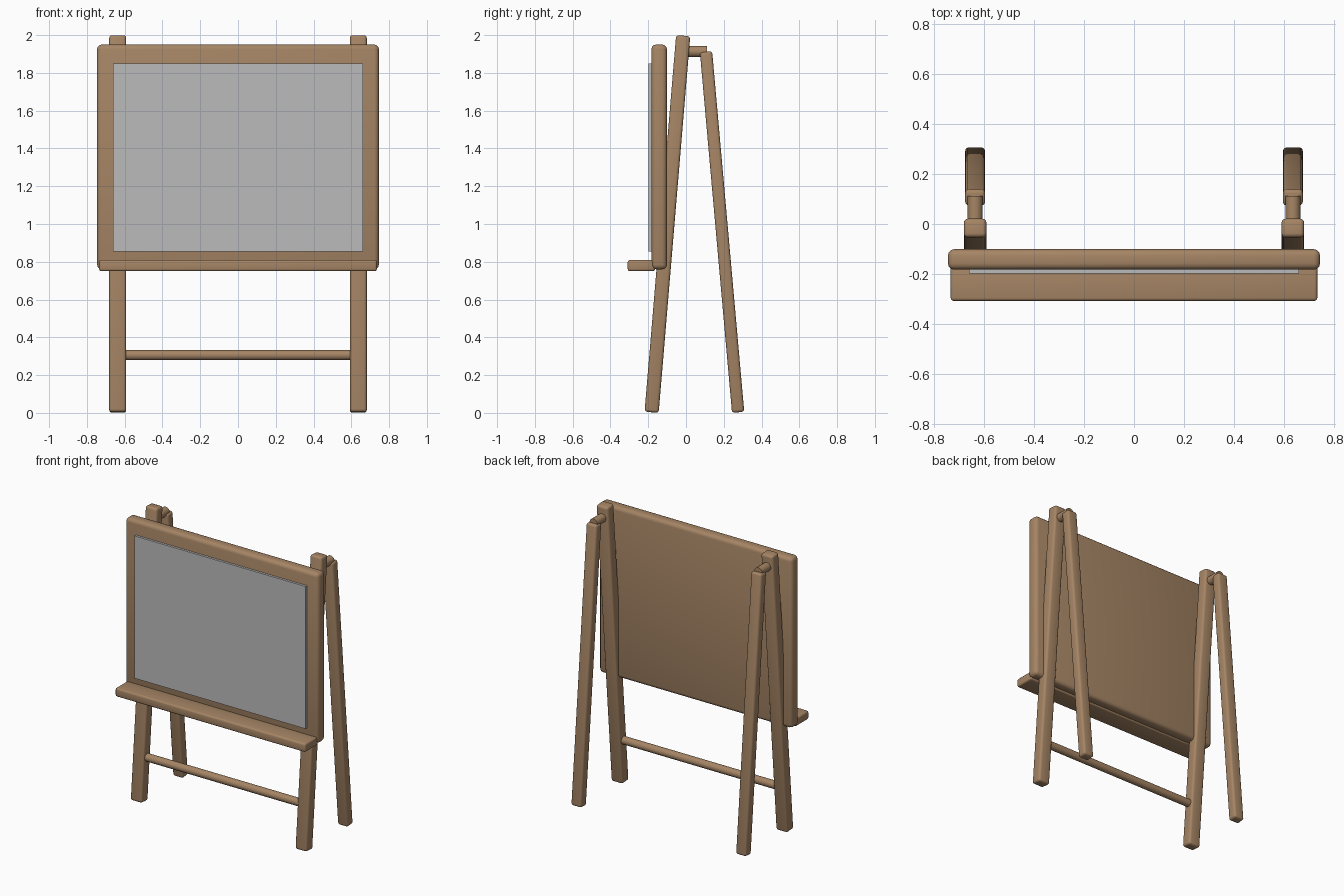
import bpy
import bmesh
import math
from mathutils import Vector, Matrix

old = bpy.data.objects.get("Cube")
if old:
    bpy.data.objects.remove(old, do_unlink=True)


def make_material(name, rgb):
    mat = bpy.data.materials.new(name)
    mat.use_nodes = True
    colour = (*rgb, 1.0)
    mat.diffuse_color = colour
    mat.node_tree.nodes["Principled BSDF"].inputs["Base Color"].default_value = colour
    return mat


wood = make_material("warm wood", (0.38, 0.235, 0.13))
slate = make_material("grey slate", (0.5, 0.5, 0.5))


def finish(name, bm, mat, matrix):
    mesh = bpy.data.meshes.new(name)
    bm.to_mesh(mesh)
    bm.free()
    mesh.materials.append(mat)
    obj = bpy.data.objects.new(name, mesh)
    bpy.context.collection.objects.link(obj)
    obj.matrix_world = matrix
    bpy.ops.object.select_all(action="DESELECT")
    obj.select_set(True)
    bpy.context.view_layer.objects.active = obj
    bpy.ops.object.shade_smooth_by_angle(angle=math.radians(35))
    return obj


def box(name, size, matrix, mat=wood, bevel=0.015, segments=3):
    bm = bmesh.new()
    bmesh.ops.create_cube(bm, size=1.0)
    bmesh.ops.scale(bm, vec=size, verts=bm.verts)
    if bevel:
        bmesh.ops.bevel(bm, geom=bm.edges[:], offset=bevel, segments=segments,
                        profile=0.5, affect="EDGES")
    return finish(name, bm, mat, matrix)


def along(start, end):
    """Matrix placing local z along the line from start to end, and its length."""
    start, end = Vector(start), Vector(end)
    line = end - start
    turn = Vector((0, 0, 1)).rotation_difference(line).to_matrix().to_4x4()
    return Matrix.Translation((start + end) / 2) @ turn, line.length


def rod(name, start, end, radius):
    matrix, length = along(start, end)
    bm = bmesh.new()
    bmesh.ops.create_cone(bm, cap_ends=True, segments=24, radius1=radius,
                          radius2=radius, depth=length)
    return finish(name, bm, wood, matrix)


def leg(name, start, end, width, depth):
    matrix, length = along(start, end)
    return box(name, (width, depth, length), matrix)


# Two A-frame sides: front leg, rear leg and the pivot pin joining them
X = 0.637
for side, sx in (("left", X), ("right", -X)):
    leg("front_leg_" + side, (sx, -0.182, 0.003), (sx, -0.015, 1.997), 0.09, 0.075)
    leg("rear_leg_" + side, (sx, 0.276, 0.003), (sx, 0.106, 1.912), 0.08, 0.065)
    rod("pivot_pin_" + side, (sx, -0.01, 1.913), (sx, 0.112, 1.913), 0.03)

# Rung between the front legs
rod("rung", (-X, -0.157, 0.306), (X, -0.157, 0.306), 0.027)

# Board with its writing panel and the tray beneath
at = Matrix.Translation
box("board", (1.492, 0.082, 1.19), at((0, -0.142, 1.355)), bevel=0.025)
box("writing_panel", (1.322, 0.03, 0.995), at((0, -0.184, 1.353)), slate, bevel=0)
box("tray", (1.47, 0.145, 0.06), at((0, -0.236, 0.78)), bevel=0.012)
